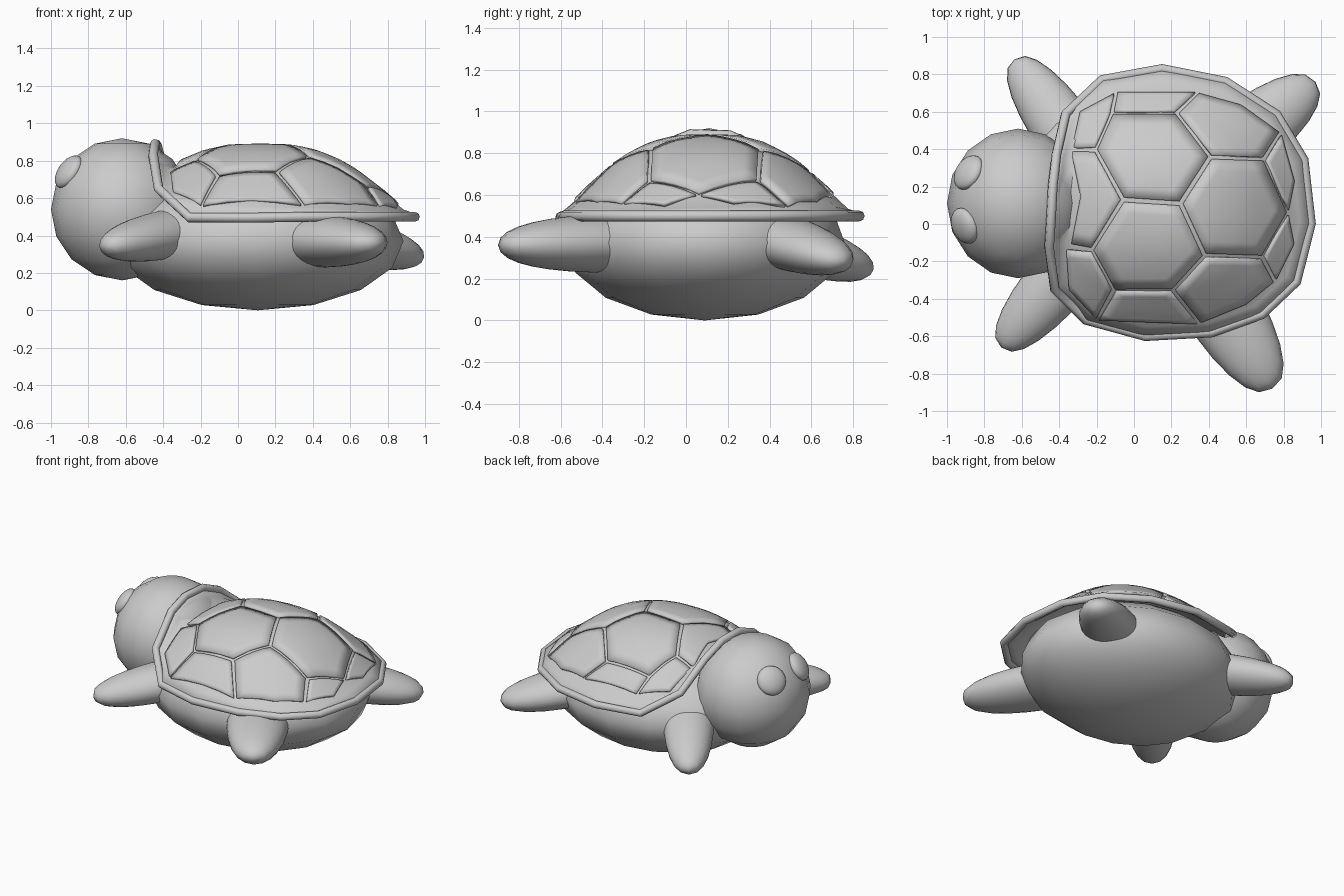
import bpy, bmesh, math
from mathutils import Vector

if "Cube" in bpy.data.objects:
    bpy.data.objects.remove(bpy.data.objects["Cube"])


def finish(ob, name, angle=40):
    ob.name = name
    bpy.ops.object.select_all(action='DESELECT')
    ob.select_set(True)
    bpy.context.view_layer.objects.active = ob
    bpy.ops.object.shade_smooth_by_angle(angle=math.radians(angle))
    return ob


def ellipsoid(name, loc, radii, seg=16, rings=8, quat=None):
    bpy.ops.mesh.primitive_uv_sphere_add(segments=seg, ring_count=rings, location=loc)
    ob = bpy.context.object
    ob.scale = radii
    if quat:
        ob.rotation_mode = 'QUATERNION'
        ob.rotation_quaternion = quat
    return finish(ob, name, 60)


def mesh_object(name, bm, angle, thickness):
    bmesh.ops.recalc_face_normals(bm, faces=bm.faces)
    if sum(f.normal.z for f in bm.faces) < 0:
        bmesh.ops.reverse_faces(bm, faces=bm.faces)
    me = bpy.data.meshes.new(name)
    bm.to_mesh(me)
    bm.free()
    ob = bpy.data.objects.new(name, me)
    bpy.context.collection.objects.link(ob)
    finish(ob, name, angle)
    sol = ob.modifiers.new("thickness", 'SOLIDIFY')
    sol.thickness = thickness
    sol.offset = -1
    return ob


# Body and head
ellipsoid("body", (0.105, 0.09, 0.37), (0.78, 0.67, 0.37))
head_c = Vector((-0.62, 0.11, 0.54))
ellipsoid("head", head_c, (0.38, 0.40, 0.38))

# Eyes: flattened discs facing outward from the head
for side, p in (("left", (-0.905, -0.01, 0.74)), ("right", (-0.885, 0.275, 0.74))):
    p = Vector(p)
    ellipsoid("eye_" + side, p, (0.1, 0.1, 0.05), 24, 12,
              (p - head_c).to_track_quat('Z', 'Y'))

# Flippers: blunt ellipsoids from a root inside the body to a tip
flippers = {
    "flipper_front_left": ((-0.36, -0.25, 0.41), (-0.71, -0.66, 0.34), 0.17, 0.13),
    "flipper_front_right": ((-0.33, 0.44, 0.38), (-0.64, 0.88, 0.24), 0.17, 0.13),
    "flipper_back_left": ((0.42, -0.36, 0.37), (0.74, -0.88, 0.36), 0.21, 0.14),
    "flipper_back_right": ((0.55, 0.43, 0.39), (0.97, 0.76, 0.28), 0.19, 0.13),
}
for name, (root, tip, width, thick) in flippers.items():
    d = Vector(tip) - Vector(root)
    ob = ellipsoid(name, root, (d.length, width, thick), 24, 16, d.to_track_quat('X', 'Z'))
    for v in ob.data.vertices:
        r = math.hypot(v.co.y, v.co.z)
        if r > 1e-4:
            v.co.y *= r ** -0.2
            v.co.z *= r ** -0.2

# Shell dome height over the ground plan: flat crown, straight flanks
CX, CY = 0.12, 0.10
PROFILE = [(0, .89), (.2, .885), (.36, .855), (.5, .805), (.6, .757),
           (.78, .64), (.9, .552), (1.0, .51), (1.5, .5)]


def dome(x, y):
    t = (abs((x - CX) / 0.85) ** 2.3 + abs((y - CY) / 0.74) ** 2.3) ** (1 / 2.3)
    for (a, za), (b, zb) in zip(PROFILE, PROFILE[1:]):
        if t <= b:
            return za + (zb - za) * (t - a) / (b - a)
    return 0.5


# Rim path, arching up over the head at the front
rim = [(.97, 0, .5), (.93, .35, .5), (.78, .6, .5), (.5, .78, .5), (.15, .85, .5),
       (-.18, .79, .5), (-.38, .60, .63), (-.43, .38, .81), (-.45, .21, .885),
       (-.46, .02, .89), (-.47, -.13, .83), (-.44, -.36, .65), (-.27, -.53, .495),
       (.06, -.62, .495), (.42, -.6, .5), (.70, -.5, .5), (.89, -.32, .5)]

# Shell base: rings lofted from the crown to the rim
bm = bmesh.new()
crown = bm.verts.new((CX, CY, dome(CX, CY) - 0.012))
prev = None
for s in (0.2, 0.36, 0.5, 0.6, 0.7, 0.8, 0.9, 0.98):
    ring = []
    for px, py, pz in rim:
        x, y = CX + (px - CX) * s, CY + (py - CY) * s
        z = dome(x, y) - 0.012
        if s > 0.95:
            z = pz + 0.015
        elif s > 0.85 and pz > 0.55:
            z += (pz - z) * 0.6
        ring.append(bm.verts.new((x, y, z)))
    for i in range(len(ring)):
        j = (i + 1) % len(ring)
        if prev:
            bm.faces.new((prev[i], ring[i], ring[j], prev[j]))
        else:
            bm.faces.new((crown, ring[i], ring[j]))
    prev = ring
mesh_object("shell_base", bm, 50, 0.025)

# Rim bead
cu = bpy.data.curves.new("shell_rim", 'CURVE')
cu.dimensions = '3D'
cu.bevel_depth = 0.026
cu.bevel_resolution = 2
sp = cu.splines.new('POLY')
sp.points.add(len(rim) - 1)
for pt, (x, y, z) in zip(sp.points, rim):
    pt.co = (CX + (x - CX) * 0.972, CY + (y - CY) * 0.972, z, 1)
sp.use_cyclic_u = True
bpy.context.collection.objects.link(bpy.data.objects.new("shell_rim", cu))

# Shell plates separated by slots, drawn in plan and draped over the dome
plates = [
    [(-.21, .40), (-.12, .60), (.23, .60), (.41, .36), (.25, .11), (-.06, .13)],
    [(-.06, .13), (.25, .11), (.38, -.17), (.21, -.36), (-.11, -.36), (-.23, -.14)],
    [(.41, .36), (.70, .35), (.83, .06), (.69, -.18), (.38, -.17), (.25, .11)],
    [(-.12, .60), (.23, .60), (.34, .71), (-.10, .71)],
    [(-.11, -.36), (.21, -.36), (.35, -.54), (-.2, -.52)],
    [(.23, .60), (.41, .36), (.70, .35), (.79, .49), (.58, .65), (.34, .71)],
    [(.21, -.36), (.38, -.17), (.69, -.18), (.76, -.31), (.61, -.44), (.35, -.54)],
    [(-.21, .40), (-.06, .13), (-.23, -.14), (-.34, -.12), (-.30, .15), (-.34, .40)],
    [(-.12, .60), (-.21, .40), (-.34, .40), (-.30, .61), (-.10, .71)],
    [(-.23, -.14), (-.11, -.36), (-.2, -.52), (-.36, -.36), (-.37, -.13)],
    [(.70, .35), (.79, .49), (.87, .22), (.83, .06)],
    [(.83, .06), (.69, -.18), (.76, -.31), (.87, -.10)],
]
bm = bmesh.new()
for poly in plates:
    mid = sum((Vector(p) for p in poly), Vector((0, 0))) / len(poly)
    pts = []
    for p in poly:
        d = Vector(p) - mid
        pts.append(mid + d * max(0.7, 1 - 0.014 / d.length))
    face = bm.faces.new([bm.verts.new((p.x, p.y, 0)) for p in pts])
    bmesh.ops.poke(bm, faces=[face])
bmesh.ops.subdivide_edges(bm, edges=bm.edges[:], cuts=3, use_grid_fill=True)
for v in bm.verts:
    v.co.z = dome(v.co.x, v.co.y) + 0.002
mesh_object("shell_plates", bm, 40, 0.02)
